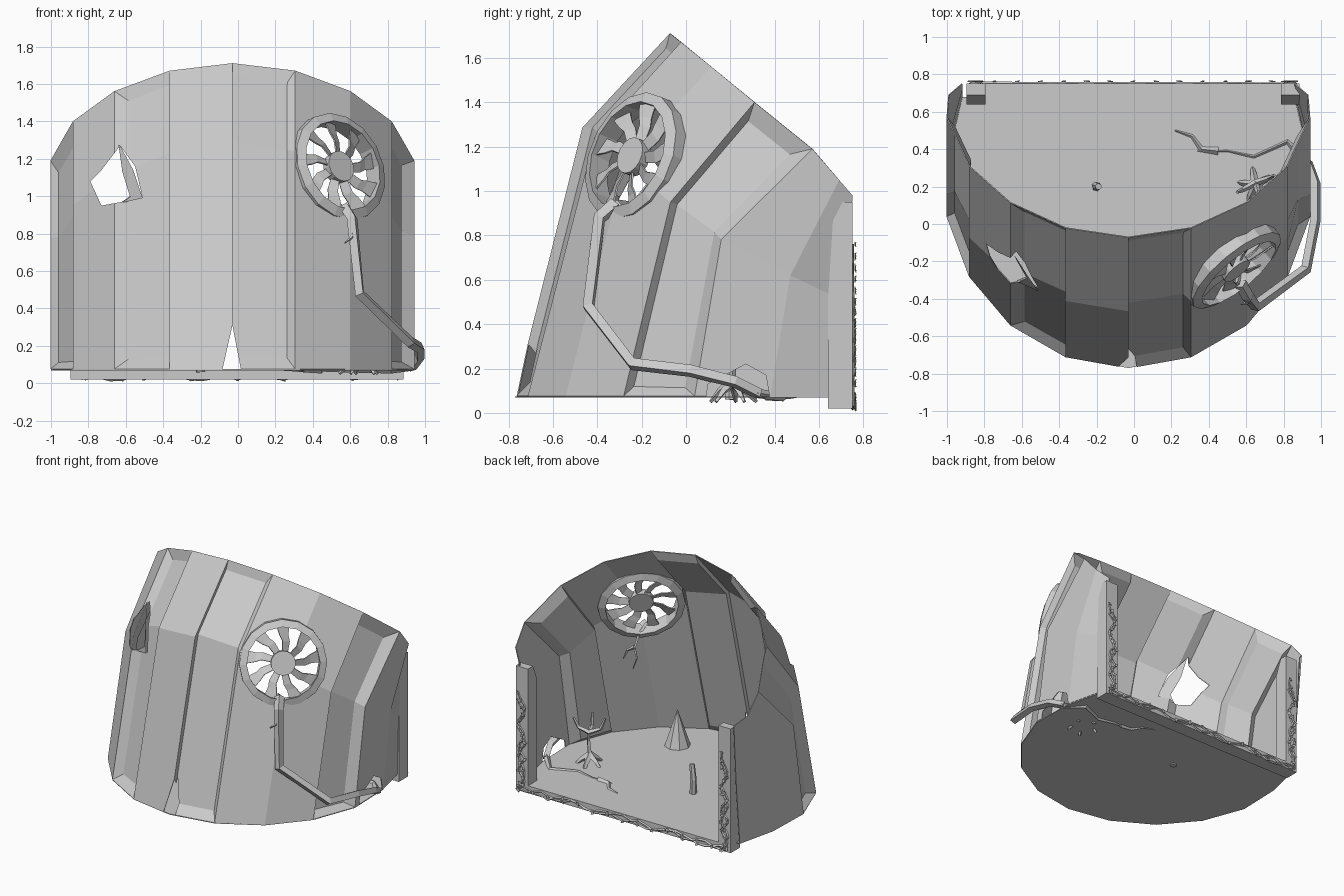
import bpy, bmesh, math, random
from mathutils import Vector as V, Matrix

if "Cube" in bpy.data.objects:
    bpy.data.objects.remove(bpy.data.objects["Cube"])

random.seed(4)
CX, FLOOR = -0.03, 0.075


def mesh_obj(name, verts, faces):
    me = bpy.data.meshes.new(name)
    me.from_pydata([tuple(v) for v in verts], [], faces)
    ob = bpy.data.objects.new(name, me)
    bpy.context.collection.objects.link(ob)
    bm = bmesh.new()
    bm.from_mesh(me)
    bmesh.ops.remove_doubles(bm, verts=bm.verts, dist=0.0005)
    bmesh.ops.recalc_face_normals(bm, faces=bm.faces)
    bm.to_mesh(me)
    bm.free()
    return ob


def prism(name, poly, offset):
    """Closed prism: polygon plus a copy moved by offset."""
    n = len(poly)
    a = [V(p) for p in poly]
    b = [p + V(offset) for p in a]
    faces = [list(range(n)), list(range(n, 2 * n))]
    faces += [[i, (i + 1) % n, n + (i + 1) % n, n + i] for i in range(n)]
    return mesh_obj(name, a + b, faces)


def box(name, lo, hi):
    x0, y0, z0 = lo
    x1, y1, z1 = hi
    return prism(name, [(x0, y0, z0), (x1, y0, z0), (x1, y1, z0), (x0, y1, z0)], (0, 0, z1 - z0))


def tube(name, paths, r, taper=1.0, res=0):
    """Flat-shaded swept strands, each thinning towards its end."""
    cu = bpy.data.curves.new(name, 'CURVE')
    cu.dimensions = '3D'
    cu.bevel_depth, cu.bevel_resolution, cu.use_fill_caps = r, res, True
    for pts in paths:
        sp = cu.splines.new('POLY')
        sp.use_smooth = False
        sp.points.add(len(pts) - 1)
        for k, p in enumerate(pts):
            sp.points[k].co = (*p, 1)
            sp.points[k].radius = 1 + (taper - 1) * k / (len(pts) - 1)
    ob = bpy.data.objects.new(name, cu)
    bpy.context.collection.objects.link(ob)
    return ob


# Shell columns, from the front centre to the back edge: x, base y, bend y, bend z, top y, top z
half = [(0, -.77, -.465, 1.285, -.07, 1.71), (.335, -.71, -.41, 1.24, -.02, 1.67),
        (.63, -.54, -.275, 1.12, .115, 1.56), (.85, -.28, -.07, .95, .31, 1.40),
        (.97, .04, .16, .78, .57, 1.19), (.96, .38, .47, .62, .69, 1.05),
        (.89, .68, .72, .5, .75, .98)]


def column(i):
    x, yb, ym, zm, yt, zt = half[abs(i)]
    x = CX + math.copysign(x, i)
    return [V((x, yb, FLOOR)), V((x, ym, zm)), V((x, yt, zt))]


# Recessed panels: column index -> left inset, right inset (fraction of width)
recess = {-4: (0.0, .3), -2: (.18, 0.0), 0: (0.0, .1), 3: (.06, .2)}
verts, faces = [], []


def quad(*pts):
    faces.append(list(range(len(verts), len(verts) + len(pts))))
    verts.extend(pts)


for i in range(-6, 6):
    L, R = column(i), column(i + 1)
    if i not in recess:
        for k in range(2):
            quad(L[k], R[k], R[k + 1], L[k + 1])
        continue
    a = math.radians(20 * (i + .5))
    push = V((-math.sin(a), math.cos(a), 0)) * .045
    li, ri = recess[i]
    l2 = [p.lerp(q, li) for p, q in zip(L, R)]
    r2 = [q.lerp(p, ri) for p, q in zip(L, R)]
    for s in (l2, r2):
        s[0], s[2] = s[0].lerp(s[1], .05), s[2].lerp(s[1], .16)
        for p in s:
            p += push
    for k in range(2):
        quad(l2[k], r2[k], r2[k + 1], l2[k + 1])
        quad(L[k], l2[k], l2[k + 1], L[k + 1])
        quad(r2[k], R[k], R[k + 1], r2[k + 1])
    quad(L[0], R[0], r2[0], l2[0])
    quad(l2[2], r2[2], R[2], L[2])
shell = mesh_obj("curved_shell", verts, faces)
sol = shell.modifiers.new("thickness", 'SOLIDIFY')
sol.thickness, sol.offset = .006, 0

# Openings: fan hole, torn window, split at the front foot, root gap at the right foot
fan_c, fan_n = V((.55, -.25, 1.16)), V((.61, -.73, .31)).normalized()
fan_m = Matrix.Translation(fan_c) @ fan_n.to_track_quat('Z', 'Y').to_matrix().to_4x4()


def circle(r, z, n=16):
    return [V((r * math.cos(2 * math.pi * k / n), r * math.sin(2 * math.pi * k / n), z)) for k in range(n)]


fan_cut = prism("fan_cutter", circle(.265, -.3), (0, 0, .5))
fan_cut.data.transform(fan_m)
tear = [(-.63, 1.27), (-.55, 1.16), (-.51, .99), (-.73, .95), (-.79, 1.08), (-.73, 1.14)]
tear_cut = prism("tear_cutter", [(x, -.75, z) for x, z in tear], (0, .95, 0))
split_cut = prism("split_cutter", [(-.10, -.95, .0), (.03, -.95, .0), (-.03, -.95, .31)], (0, .5, 0))
gap_cut = prism("gap_cutter", [(.7, .08, .0), (.7, .1, .13), (.7, .27, .22), (.7, .36, .17), (.7, .39, 0)], (.5, 0, 0))
for cut in (fan_cut, tear_cut, split_cut, gap_cut):
    m = shell.modifiers.new(cut.name, 'BOOLEAN')
    m.operation, m.object, m.solver = 'DIFFERENCE', cut, 'EXACT'
    cut.hide_render = True
    cut.hide_set(True)

# Bent flap beside the torn window
prism("torn_flap", [(-.63, -.18, 1.27), (-.56, -.29, 1.14), (-.51, -.36, .99), (-.62, -.31, .965),
                    (-.57, -.29, 1.0), (-.61, -.22, 1.13)], (-.008, .008, 0))

# Floor and rear frame
prism("floor", [column(i)[0] for i in range(-6, 7)], (0, 0, -.006))
box("rear_beam", (-.89, .64, .02), (.88, .75, .075))
for side, x0 in (("left", -.925), ("right", .785)):
    prism(side + "_rear_post", [(x0, .64, .02), (x0, .75, .02), (x0, .75, .95), (x0, .69, .95), (x0, .64, .83)],
          (.1, 0, 0)).location.x = .03 if x0 < 0 else 0

# Fan ring: rectangular section swept round, then hub and bent blades
section = [(.25, .02), (.30, .0), (.30, -.07), (.25, -.09)]
loops = [circle(r, z) for r, z in section]
rv = [p for l in loops for p in l]
rf = [[s * 16 + k, s * 16 + (k + 1) % 16, ((s + 1) % 4) * 16 + (k + 1) % 16, ((s + 1) % 4) * 16 + k]
      for s in range(4) for k in range(16)]
mesh_obj("fan_ring", rv, rf).data.transform(fan_m)
prism("fan_hub", circle(.085, -.045), (0, 0, .05)).data.transform(fan_m)
for k in range(9):
    pts = []
    for r, mid, w in ((.07, 0, .28), (.15, .02, .17), (.19, .12, .16), (.255, .16, .17)):
        pts.append([V((r * math.cos(mid + s * w), r * math.sin(mid + s * w), -.025 + s * .012)) for s in (-1, 1)])
    flat = [p for pair in pts for p in pair]
    blade = mesh_obj("fan_blade", flat, [[2 * j, 2 * j + 1, 2 * j + 3, 2 * j + 2] for j in range(3)])
    blade.data.transform(fan_m @ Matrix.Rotation(k * math.tau / 9, 4, 'Z'))
    blade.modifiers.new("thickness", 'SOLIDIFY').thickness = .008

# Square root running from the fan, round the wall and in across the floor
tube("outer_root", [[(.57, -.32, .94), (.61, -.39, .88), (.65, -.44, .48), (.92, -.24, .22), (.97, .02, .19),
                     (.97, .22, .14), (.93, .33, .085)]], .034, .8)
tube("floor_root", [[(.94, .31, .09), (.82, .44, .07), (.64, .36, .07), (.5, .39, .07), (.34, .39, .072)],
                    [(.45, .39, .074), (.36, .4, .074), (.31, .47, .074), (.22, .5, .074)]], .022, .25)
tube("hanging_roots", [[(.55, -.32, .95), (.57, -.25, .88), (.58, -.22, .79), (.56, -.22, .72), (.6, -.23, .63)],
                       [(.58, -.22, .8), (.64, -.22, .76), (.66, -.2, .7)],
                       [(.6, -.39, .86), (.61, -.42, .78), (.57, -.43, .75)]], .014, .3)

# Small bare tree with splayed roots
base = V((.65, .21, .14))
strands = [[base - V((0, 0, .02)), base + V((.01, 0, .1)), base + V((0, .01, .18))]]
for dx, dy, dz in ((-.1, -.04, .28), (.1, .05, .27), (.02, -.06, .29)):
    strands.append([base + V((0, .01, .17)), base + V((dx * .7, dy * .7, .2)), base + V((dx, dy, dz))])
tube("tree_trunk", strands, .018, .45)
feet = []
for k in range(5):
    a = k * math.tau / 5 + .5
    d = V((math.cos(a), math.sin(a), 0))
    feet.append([base, base + d * .06 - V((0, 0, .04)), base + d * .11 - V((0, 0, .09))])
tube("tree_roots", feet, .026, .3)

# Floor spike and stump
tip = [V((.33, -.37, FLOOR + .27))]
spike = [p + V((.33, -.37, FLOOR)) for p in circle(.09, 0, 8)]
mesh_obj("floor_spike", spike + tip, [list(range(8))] + [[k, (k + 1) % 8, 8] for k in range(8)])
tube("stump", [[(-.2, .2, .06), (-.205, .205, .18), (-.19, .2, .29)]], .026, .7, 1)

# Creepers with leaves on the rear beam and posts


def creeper(p, q, side, waves, amp):
    p, q = V(p), V(q)
    phase, n = random.random() * 6, 28
    return [p.lerp(q, k / n) + V(side) * (amp * math.sin(phase + waves * math.tau * k / n) + random.uniform(-.006, .006))
            for k in range(n + 1)]


vines = [creeper((-.87, .752, .04), (.86, .752, .045), (0, 0, 1), w, .02) for w in (4, 6.5)]
for x in (-.845, .835):
    vines += [creeper((x, .752, .03), (x, .752, h), (1, 0, 0), w, .025) for w, h in ((3, .76), (4, .7))]
tube("creepers", vines, .009, .6)
lv, lf = [], []
for path in vines:
    for p in path[::2]:
        a, s = random.random() * math.tau, random.uniform(.014, .02)
        u, w = V((math.cos(a), 0, math.sin(a))) * s, V((-math.sin(a), 0, math.cos(a))) * s * .6
        c = p + V((0, .008, 0))
        lf.append(list(range(len(lv), len(lv) + 4)))
        lv += [c - u, c - w, c + u + V((0, .004, 0)), c + w]
leaves = mesh_obj("creeper_leaves", lv, lf)
leaves.modifiers.new("thickness", 'SOLIDIFY').thickness = .004
